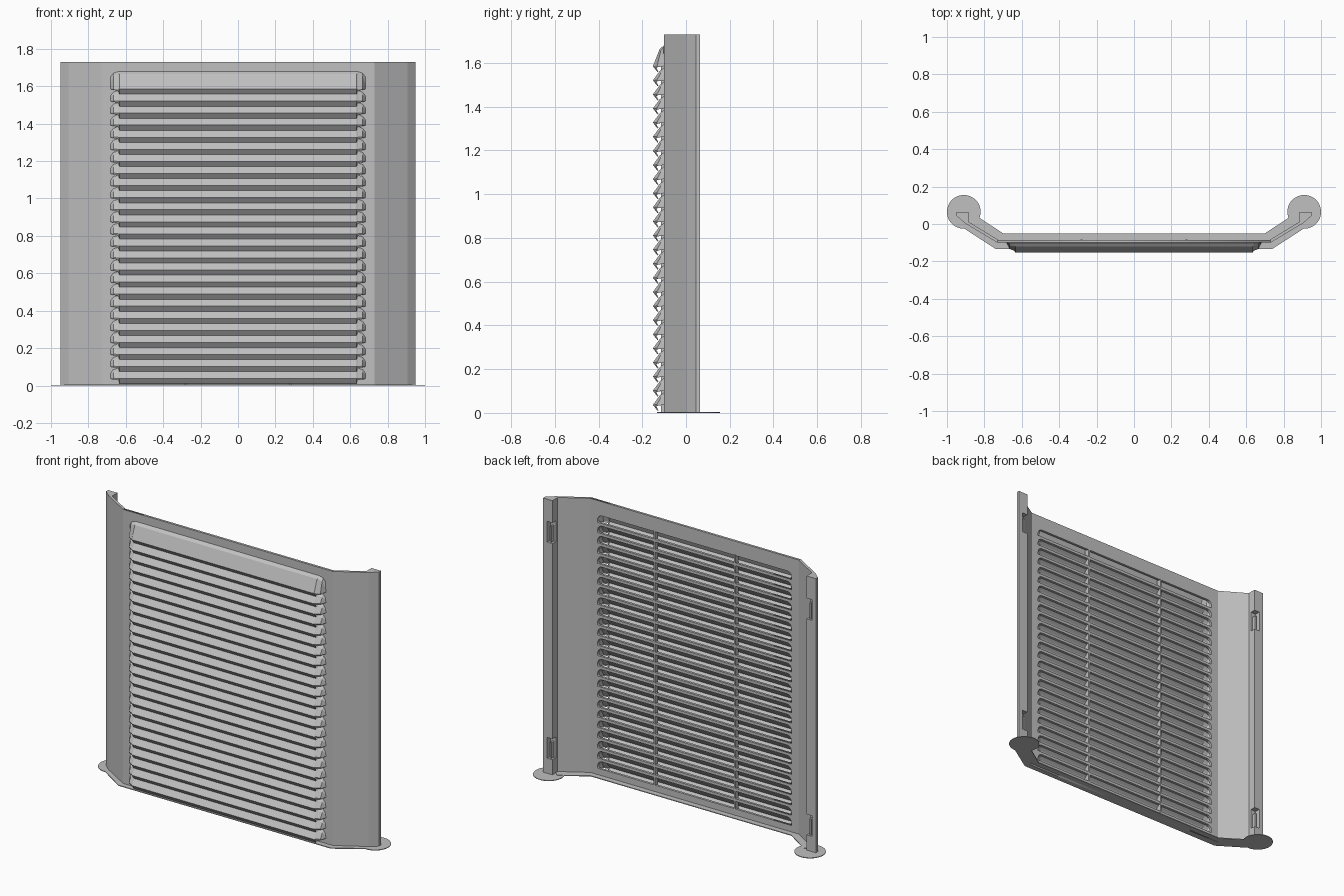
import bpy, bmesh, math

cube = bpy.data.objects.get("Cube")
if cube:
    bpy.data.objects.remove(cube)

HEIGHT = 1.73
PITCH = 0.0645
COUNT = 25
TOP_NOSE = 1.585

grey = bpy.data.materials.new("light grey plastic")
grey.use_nodes = True
colour = (0.53, 0.53, 0.53, 1)
grey.diffuse_color = colour
grey.node_tree.nodes["Principled BSDF"].inputs["Base Color"].default_value = colour


def add_object(name, mesh):
    mesh.materials.clear()
    mesh.materials.append(grey)
    ob = bpy.data.objects.new(name, mesh)
    bpy.context.collection.objects.link(ob)
    return ob


def from_bmesh(name, bm):
    bmesh.ops.recalc_face_normals(bm, faces=bm.faces)
    mesh = bpy.data.meshes.new(name)
    bm.to_mesh(mesh)
    bm.free()
    return add_object(name, mesh)


def prism(name, plan, z0, z1):
    """Extrude a plan outline upwards."""
    bm = bmesh.new()
    face = bm.faces.new([bm.verts.new((x, y, z0)) for x, y in plan])
    grown = bmesh.ops.extrude_face_region(bm, geom=[face])
    for v in grown["geom"]:
        if isinstance(v, bmesh.types.BMVert):
            v.co.z = z1
    return from_bmesh(name, bm)


def box(name, x0, x1, y0, y1, z0, z1):
    return prism(name, [(x0, y0), (x1, y0), (x1, y1), (x0, y1)], z0, z1)


def flip(points, side):
    return [(x * side, y) for x, y in points]


# Front sheet with a stack of slots, rounded at their upper corners
def slot_outline(z0, z1, half, r):
    pts = [(-half, z0), (half, z0)]
    for i in range(6):
        a = math.pi / 2 * i / 5
        pts.append((half - r + r * math.cos(a), z1 - r + r * math.sin(a)))
    for i in range(6):
        a = math.pi / 2 * (1 + i / 5)
        pts.append((-half + r + r * math.cos(a), z1 - r + r * math.sin(a)))
    return pts


curve = bpy.data.curves.new("sheet_outline", "CURVE")
curve.dimensions = "2D"
curve.fill_mode = "BOTH"
curve.extrude = 0.0075
outlines = [[(-0.73, 0), (0.73, 0), (0.73, HEIGHT), (-0.73, HEIGHT)]]
for k in range(COUNT):
    z = TOP_NOSE - k * PITCH
    outlines.append(slot_outline(z + 0.008, z + 0.055, 0.675, 0.03))
for pts in outlines:
    spline = curve.splines.new("POLY")
    spline.points.add(len(pts) - 1)
    for p, (x, z) in zip(spline.points, pts):
        p.co = (x, z, 0, 1)
    spline.use_cyclic_u = True
temp = bpy.data.objects.new("sheet_curve", curve)
bpy.context.collection.objects.link(temp)
bpy.context.view_layer.update()
sheet_mesh = bpy.data.meshes.new_from_object(
    temp.evaluated_get(bpy.context.evaluated_depsgraph_get()))
bpy.data.objects.remove(temp)
sheet = add_object("front_sheet", sheet_mesh)
sheet.rotation_euler.x = math.pi / 2
sheet.location.y = -0.0925


# Louvre slats: sloping hood, nose and return lip, with ends curving to the sheet
def slat(name, nose_z, rise):
    columns = [
        (0.68, [(-0.10, rise - 0.028), (-0.10, 0.02), (-0.10, 0.004), (-0.10, 0.0)]),
        (0.665, [(-0.10, rise - 0.008), (-0.113, rise - 0.022), (-0.13, 0.002), (-0.129, -0.004)]),
        (0.638, [(-0.10, rise), (-0.118, rise - 0.014), (-0.142, 0.0), (-0.138, -0.008)]),
        (0.634, [(-0.10, rise), (-0.118, rise - 0.014), (-0.149, 0.0), (-0.128, -0.026)]),
    ]
    stations = [(-x, s) for x, s in columns] + [(x, s) for x, s in reversed(columns)]
    bm = bmesh.new()
    rows = [[bm.verts.new((x, y, nose_z + z)) for y, z in s] for x, s in stations]
    for a, b in zip(rows, rows[1:]):
        for i in range(3):
            bm.faces.new((a[i], a[i + 1], b[i + 1], b[i]))
    ob = from_bmesh(name, bm)
    solid = ob.modifiers.new("thickness", "SOLIDIFY")
    solid.thickness = 0.005
    solid.offset = 0
    return ob


slat("top_slat", TOP_NOSE, 0.092)
slats = slat("louvre_slats", TOP_NOSE - PITCH, 0.055)
array = slats.modifiers.new("stack", "ARRAY")
array.count = COUNT - 1
array.use_relative_offset = False
array.use_constant_offset = True
array.constant_offset_displace = (0, 0, -PITCH)

WING = [(0.73, -0.10), (0.905, 0.005), (0.95, 0.045), (0.95, 0.065),
        (0.885, 0.065), (0.885, 0.012), (0.725, -0.085)]

for side, label in ((1, "left"), (-1, "right")):
    # Angled side wing ending in a thick post
    wing = prism(label + "_wing", flip(WING, side), 0, HEIGHT)

    # Clip notches in the inner corner of the post, each with a tongue
    for z, level in ((0.10, "lower"), (1.46, "upper")):
        name = f"{label}_{level}_clip"
        xs = sorted((0.87 * side, 0.922 * side))
        cutter = box(name + "_cutter", *xs, 0.03, 0.08, z, z + 0.13)
        cutter.hide_render = True
        cutter.hide_viewport = True
        cutter.display_type = "WIRE"
        cut = wing.modifiers.new(name, "BOOLEAN")
        cut.operation = "DIFFERENCE"
        cut.object = cutter
        cut.solver = "EXACT"
        xs = sorted((0.897 * side, 0.908 * side))
        box(name + "_tongue", *xs, 0.028, 0.055, z, z + 0.10)

    # Thin upright rib behind the slats
    xs = sorted((0.275 * side, 0.285 * side))
    box(label + "_rib", *xs, -0.115, -0.083, 0, 1.645)

    # Round foot pad
    disc = [(0.91 * side + 0.09 * math.cos(math.tau * i / 48),
             0.065 + 0.09 * math.sin(math.tau * i / 48)) for i in range(48)]
    prism(label + "_foot_pad", disc, 0, 0.004)

# Thin base strip joining the foot pads
HALF_STRIP = [(0.74, -0.133), (0.93, -0.01), (0.86, 0.055), (0.70, -0.05)]
strip = HALF_STRIP + flip(reversed(HALF_STRIP), -1)
prism("base_strip", strip, 0, 0.005)
